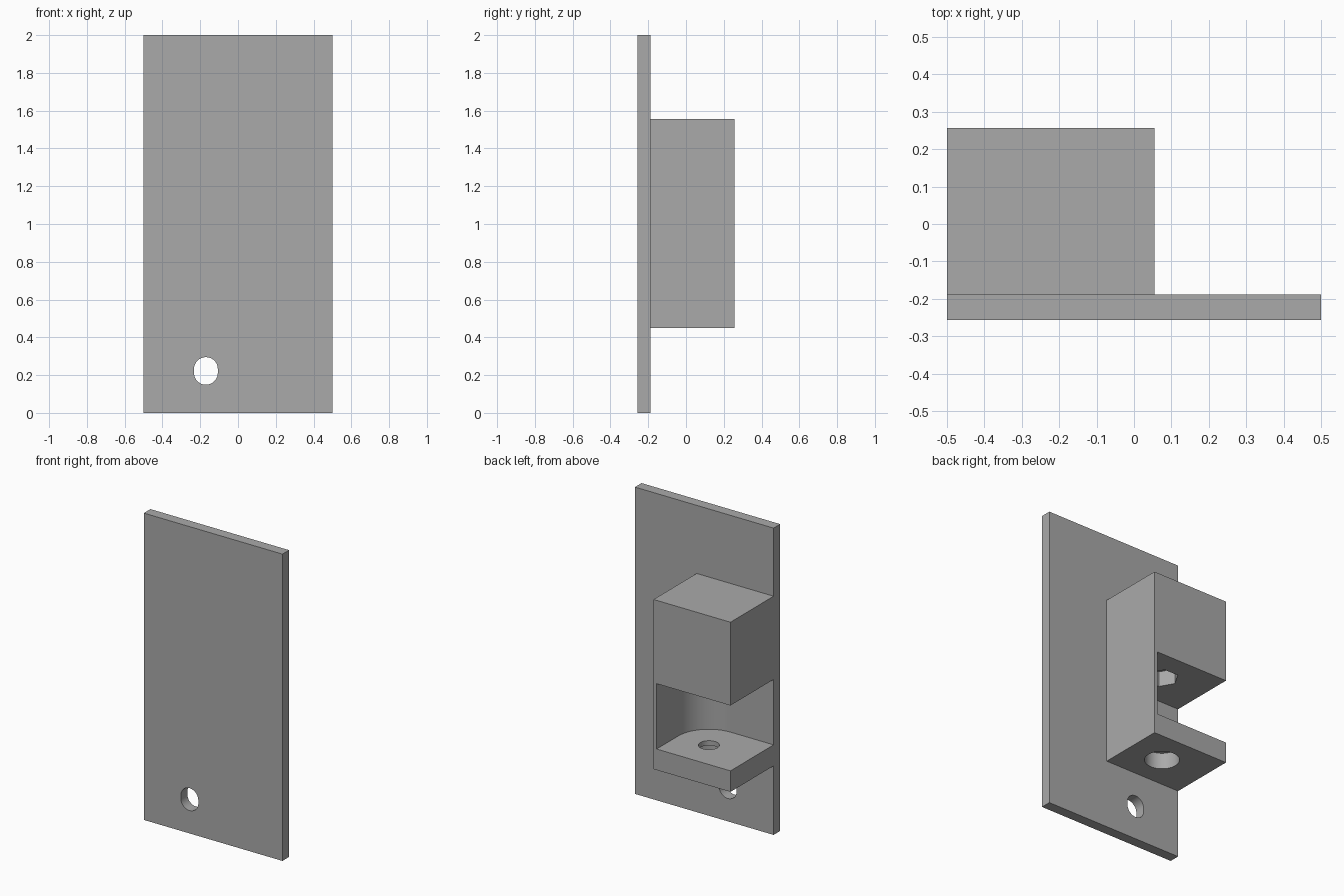
import bpy, bmesh, math
from mathutils import Matrix, Vector

cube = bpy.data.objects.get("Cube")
if cube:
    bpy.data.objects.remove(cube, do_unlink=True)

grey = bpy.data.materials.new("plain_grey")
grey.use_nodes = True
grey.diffuse_color = (0.4, 0.4, 0.4, 1)
grey.node_tree.nodes["Principled BSDF"].inputs["Base Color"].default_value = (0.4, 0.4, 0.4, 1)

# Maps a flat outline to the x-z plane, with its extrusion running along +y
FACING_Y = Matrix(((1, 0, 0), (0, 0, 1), (0, 1, 0)))


def prism(name, outline, low, high, axis="Z"):
    """Extrude an outline (x, y) along z, or (x, z) along y."""
    bm = bmesh.new()
    bottom = bm.faces.new([bm.verts.new((a, b, low)) for a, b in outline])
    extruded = bmesh.ops.extrude_face_region(bm, geom=[bottom])["geom"]
    moved = [g for g in extruded if isinstance(g, bmesh.types.BMVert)]
    bmesh.ops.translate(bm, verts=moved, vec=Vector((0, 0, high - low)))
    if axis == "Y":
        bm.transform(FACING_Y.to_4x4())
    bmesh.ops.recalc_face_normals(bm, faces=bm.faces)
    mesh = bpy.data.meshes.new(name)
    bm.to_mesh(mesh)
    bm.free()
    mesh.materials.append(grey)
    obj = bpy.data.objects.new(name, mesh)
    bpy.context.collection.objects.link(obj)
    return obj


def rectangle(x0, x1, y0, y1):
    return [(x0, y0), (x1, y0), (x1, y1), (x0, y1)]


def arc(x, y, radius, start, end, steps):
    angles = [math.radians(start + (end - start) * i / steps) for i in range(steps + 1)]
    return [(x + radius * math.cos(a), y + radius * math.sin(a)) for a in angles]


def circle(x, y, radius, sides=48):
    return arc(x, y, radius, 0, 360, sides)[:-1]


def slot(x, y, radius, stretch_x=0, stretch_y=0):
    """Rounded slot stretched along one axis."""
    turn = 90 if stretch_y else 0
    return (arc(x + stretch_x, y + stretch_y, radius, turn - 90, turn + 90, 24)
            + arc(x - stretch_x, y - stretch_y, radius, turn + 90, turn + 270, 24))


def cut(target, cutters):
    for cutter in cutters:
        mod = target.modifiers.new(cutter.name, "BOOLEAN")
        mod.operation = "DIFFERENCE"
        mod.solver = "EXACT"
        mod.object = cutter
        bpy.context.view_layer.objects.active = target
        bpy.ops.object.modifier_apply(modifier=mod.name)
        bpy.data.objects.remove(cutter, do_unlink=True)
    bpy.ops.object.select_all(action="DESELECT")
    target.select_set(True)
    bpy.context.view_layer.objects.active = target
    bpy.ops.object.shade_smooth_by_angle(angle=math.radians(30))


FRONT, PLATE_BACK, BACK = -0.256, -0.188, 0.256
BLOCK_X, BLOCK_LOW, BLOCK_HIGH = 0.055, 0.45, 1.556
POCKET_LOW, POCKET_HIGH = 0.587, 1.013
PIN_X, PIN_Y = -0.189, 0.034      # upright bolt axis
BORE_X, BORE_Z = -0.247, 1.25     # front-to-back bore axis

# Mounting plate with three slots and one round hole
plate = prism("mounting_plate", rectangle(-0.5, 0.5, 0, 2), FRONT, PLATE_BACK, "Y")
openings = [slot(-0.17, 0.222, 0.063, stretch_y=0.01),
            slot(-0.17, 1.778, 0.063, stretch_y=0.01),
            slot(0.275, 1.0, 0.063, stretch_x=0.012),
            circle(BORE_X, BORE_Z, 0.056)]
cut(plate, [prism("plate_opening", o, FRONT - 0.1, PLATE_BACK + 0.1, "Y") for o in openings])

# Block behind the plate
block = prism("bracket_block", rectangle(-0.5, BLOCK_X, PLATE_BACK, BACK), BLOCK_LOW, BLOCK_HIGH)

# Pocket open at the back and one side, with one rounded inner corner
pocket = ([(-0.7, 0.5), (-0.7, -0.4), (PIN_X, -0.4)]
          + arc(PIN_X, PIN_Y, 0.2215, -90, 0, 24) + [(PIN_X + 0.2215, 0.5)])
cut(block, [
    prism("pocket", pocket, POCKET_LOW, POCKET_HIGH),
    # stepped hole in the lower shelf
    prism("bolt_head_recess", circle(PIN_X, PIN_Y, 0.104), BLOCK_LOW - 0.1, 0.556),
    prism("bolt_hole", circle(PIN_X, PIN_Y, 0.062), 0.5, POCKET_LOW + 0.1),
    # six-sided nut recess above the pocket
    prism("nut_recess", circle(PIN_X, PIN_Y, 0.1, 6), POCKET_HIGH - 0.1, POCKET_HIGH + 0.1),
    # stepped bore through the upper part
    prism("bore_recess", circle(BORE_X, BORE_Z, 0.094), BACK - 0.157, BACK + 0.1, "Y"),
    prism("bore", circle(BORE_X, BORE_Z, 0.056), PLATE_BACK - 0.1, BACK - 0.1, "Y"),
])
